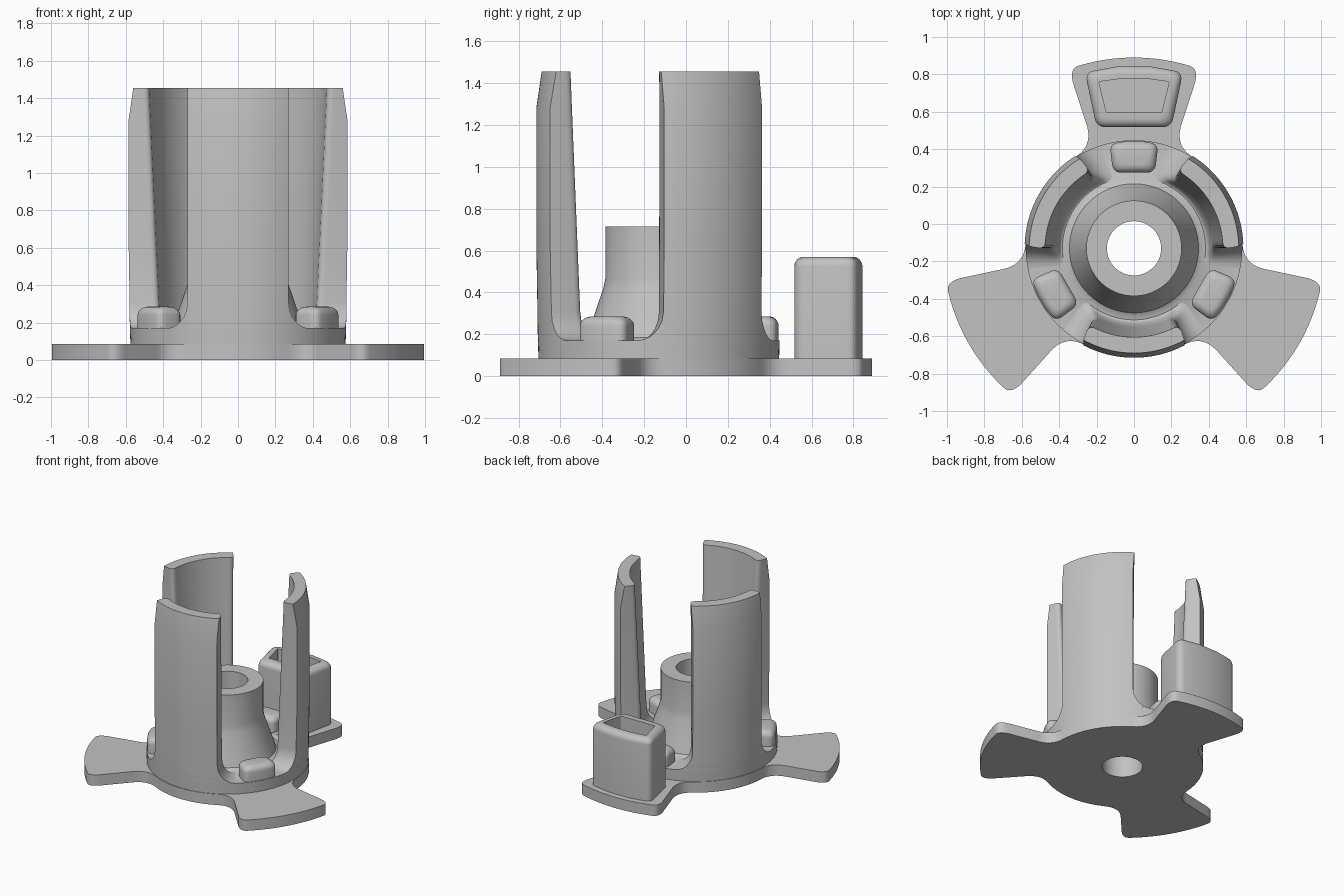
import bpy, bmesh
from math import sin, cos, asin, pi, radians, sqrt
from mathutils import Vector, Matrix

cube = bpy.data.objects.get("Cube")
if cube:
    bpy.data.objects.remove(cube, do_unlink=True)

GREY = (0.54, 0.54, 0.54, 1)
mat = bpy.data.materials.new("light grey plastic")
mat.use_nodes = True
mat.diffuse_color = GREY
mat.node_tree.nodes["Principled BSDF"].inputs["Base Color"].default_value = GREY

HUB_Y = -0.13      # hub axis
FLOOR = 0.17       # top of the round base
PLATE = 0.085      # plate thickness


def loft(name, rings, turn=0, closed=False):
    """Skin equal-length rings of points, then turn about the hub axis."""
    bm = bmesh.new()
    vs = [[bm.verts.new(p) for p in ring] for ring in rings]
    n = len(vs[0])
    for k in range(len(vs) if closed else len(vs) - 1):
        a, b = vs[k], vs[(k + 1) % len(vs)]
        for i in range(n):
            j = (i + 1) % n
            bm.faces.new((a[i], a[j], b[j], b[i]))
    if not closed:
        bm.faces.new(vs[0][::-1])
        bm.faces.new(vs[-1])
    bmesh.ops.recalc_face_normals(bm, faces=bm.faces[:])
    bm.transform(Matrix.Translation((0, HUB_Y, 0)) @ Matrix.Rotation(radians(turn), 4, 'Z'))
    me = bpy.data.meshes.new(name)
    bm.to_mesh(me)
    bm.free()
    me.materials.append(mat)
    me.polygons.foreach_set("use_smooth", [True] * len(me.polygons))
    me.set_sharp_from_angle(angle=radians(32))
    ob = bpy.data.objects.new(name, me)
    bpy.context.collection.objects.link(ob)


def flat(pts, z):
    return [(p[0], p[1], z) for p in pts]


def polar(r, a):
    return Vector((r * sin(a), r * cos(a)))


def bend(a, p, b, n=6):
    """Rounded corner from a to b around p."""
    a, p, b = Vector(a), Vector(p), Vector(b)
    ts = [k / (n - 1) for k in range(n)]
    return [a * (1 - t) ** 2 + p * 2 * t * (1 - t) + b * t * t for t in ts]


def mirrored(pts):
    return [Vector((-p.x, p.y)) for p in pts[::-1]]


def wedge(r0, w0, r1, w1, inset, corner):
    """Trapezoid with an arched outer side and rounded corners."""
    r0, r1, w0, w1 = r0 + inset, r1 - inset, w0 - inset, w1 - inset
    arc = lambda x: Vector((x, sqrt(r1 * r1 - x * x)))
    pts = [Vector((-w0, r0)), Vector((w0, r0)), arc(w1), arc(w1 / 3), arc(-w1 / 3), arc(-w1)]
    out = []
    for i, p in enumerate(pts):
        if i in (3, 4):
            out.append(p)
        else:
            to_prev = (pts[i - 1] - p).normalized() * corner
            to_next = (pts[(i + 1) % 6] - p).normalized() * corner
            out += bend(p + to_prev, p, p + to_next)
    return out


def rounded_top(dims, z0, z1, rad, corner):
    """Rings of a wedge rising from z0 to z1 with a rolled top edge."""
    rings = [flat(wedge(*dims, 0, corner), z0)]
    for k in range(7):
        a = k / 6 * pi / 2
        rings.append(flat(wedge(*dims, rad * (1 - cos(a)), corner), z1 - rad + rad * sin(a)))
    return rings


# Three-armed base plate with a centre hole
side = bend(polar(1.02, radians(17.2)), (.343, .96), (.328, .89))
side += bend((.25, .65), (.222, .545), (.315, .487), 9)
arm = mirrored(side) + [polar(1.02, radians(-16 + 2 * i)) for i in range(17)] + side
arm += [polar(.58, radians(33 + 54 * i / 12)) for i in range(1, 12)]
outline = []
for t in range(3):
    turn = Matrix.Rotation(-t * 2 * pi / 3, 2)
    outline += [turn @ p for p in arm]
hole = [p.normalized() * .145 for p in outline]
loft("base_plate", [flat(hole, 0), flat(outline, 0), flat(outline, PLATE), flat(hole, PLATE)],
     closed=True)

# Round base and flared hub, turned as one profile
profile = [(.145, PLATE - .005), (.575, PLATE - .005), (.578, FLOOR), (.37, FLOOR), (.345, .185),
           (.33, .23), (.265, .42), (.255, .47), (.255, .715), (.145, .715)]
loft("hub", [flat([polar(r, 2 * pi * i / 96) for i in range(96)], z) for r, z in profile],
     closed=True)


# Curved upright walls with rounded inner edges and filleted feet
def wall_ring(z, ro):
    foot = min(1, max(0, .31 - z) / .14)
    flare = .13 * (1 - sqrt(1 - foot * foot))
    ri = .415 + .06 * (z - FLOOR) / 1.285 - flare * .25
    ao = asin(.27 / ro) + flare / ro
    ai = radians(30.5) + flare / ro
    soft = .04
    a_mid = ai + (ao - ai) * soft / (ro - ri)
    a_in = ai - soft / ri
    lip = bend(polar(ri + soft, a_mid), polar(ri, ai), polar(ri, a_in))
    outer = [polar(ro, ao * (i / 12 - 1)) for i in range(25)]
    inner = [polar(ri, a_in * (1 - i / 10)) for i in range(1, 20)]
    return flat(outer + lip + inner + mirrored(lip), z)


levels = [(FLOOR, .578), (.173, .578), (.18, .578), (.19, .578), (.205, .579), (.23, .579),
          (.265, .58), (.31, .58), (.6, .585), (1.285, .585), (1.455, .56)]
for name, turn in (("front_wall", 180), ("left_wall", -60), ("right_wall", 60)):
    loft(name, [wall_ring(z, r) for z, r in levels], turn)

# Rounded blocks on the rim between the walls
for name, turn in (("back_block", 0), ("left_block", -120), ("right_block", 120)):
    loft(name, rounded_top((.405, .112, .574, .13), FLOOR - .01, .285, .045, .045), turn)

# Open-topped box on the back arm
rings = rounded_top((.648, .2, .977, .262), PLATE - .005, .57, .045, .05)
rings += [flat(wedge(.725, .147, .91, .188, 0, .006), z) for z in (.57, PLATE + .01)]
loft("back_box", rings)
